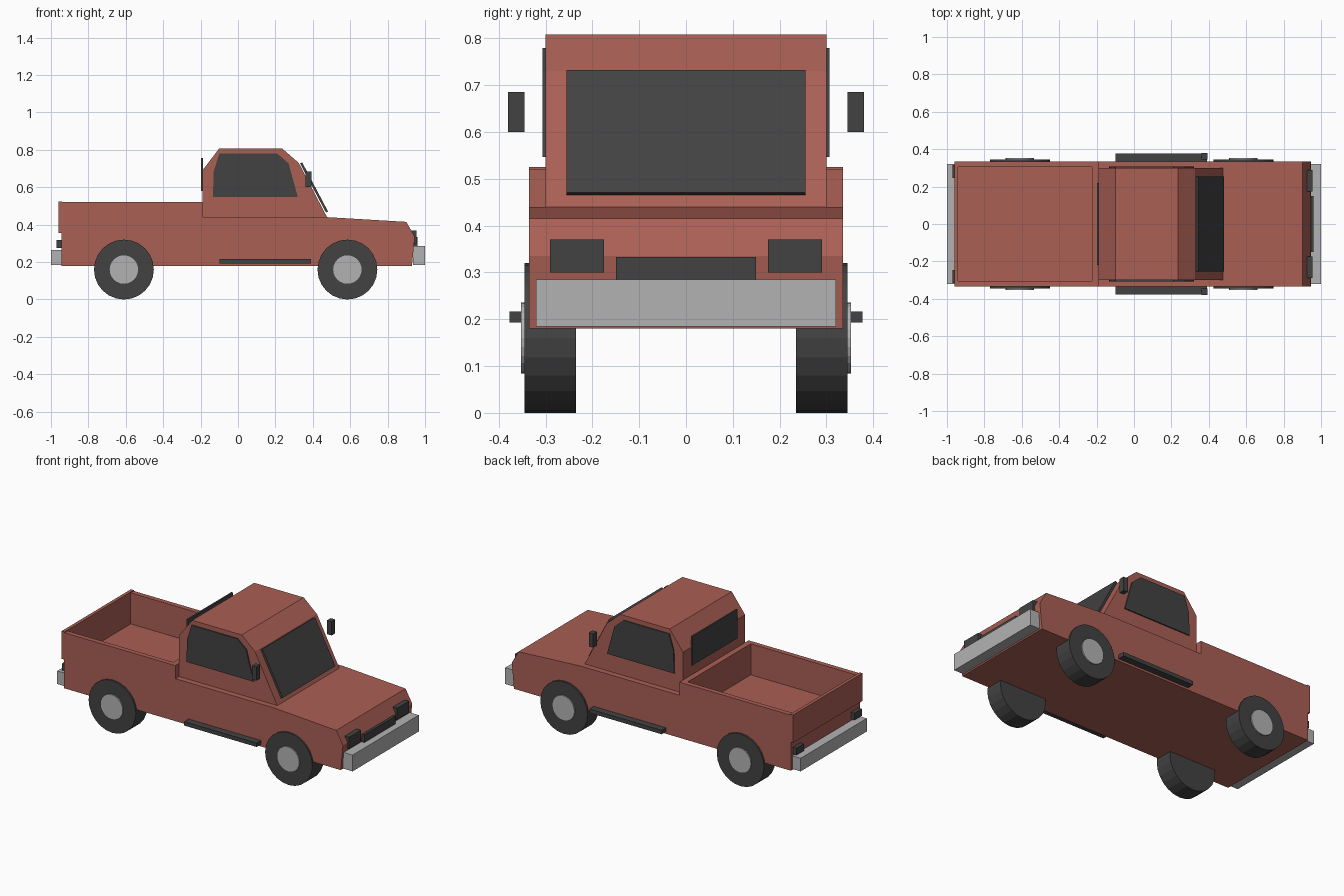
import bpy, bmesh, math
from mathutils import Vector

if "Cube" in bpy.data.objects:
    bpy.data.objects.remove(bpy.data.objects["Cube"])


def material(name, rgb):
    m = bpy.data.materials.new(name)
    m.diffuse_color = (*rgb, 1)
    m.use_nodes = True
    m.node_tree.nodes["Principled BSDF"].inputs["Base Color"].default_value = m.diffuse_color
    return m


RED = material("red_paint", (0.40, 0.115, 0.09))
DARK = material("dark_trim", (0.055, 0.055, 0.055))
SILVER = material("silver", (0.45, 0.45, 0.45))


def prism(name, profile, y0, y1, mat):
    """Extrude an x-z profile from y0 to y1."""
    bm = bmesh.new()
    face = bm.faces.new([bm.verts.new((x, y0, z)) for x, z in profile])
    new = bmesh.ops.extrude_face_region(bm, geom=[face])["geom"]
    verts = [v for v in new if isinstance(v, bmesh.types.BMVert)]
    bmesh.ops.translate(bm, verts=verts, vec=(0, y1 - y0, 0))
    bmesh.ops.recalc_face_normals(bm, faces=bm.faces)
    mesh = bpy.data.meshes.new(name)
    bm.to_mesh(mesh)
    bm.free()
    mesh.materials.append(mat)
    ob = bpy.data.objects.new(name, mesh)
    bpy.context.collection.objects.link(ob)
    return ob


def box(name, x, y, z, mat):
    return prism(name, [(x[0], z[0]), (x[1], z[0]), (x[1], z[1]), (x[0], z[1])], *y, mat)


def disc(name, x, z, r, y0, y1, mat, sides=24):
    pts = [(x + r * math.cos(2 * math.pi * i / sides),
            z + r * math.sin(2 * math.pi * i / sides)) for i in range(sides)]
    return prism(name, pts, y0, y1, mat)


# Lower body with hood and bed sides
body = prism("body", [(-0.945, 0.18), (0.93, 0.18), (0.945, 0.335), (0.90, 0.415),
                      (0.476, 0.44), (-0.19, 0.44), (-0.19, 0.52), (-0.945, 0.52)],
             -0.335, 0.335, RED)

# Hollow out the cargo bed
cutter = box("bed_cutter", (-0.94, -0.225), (-0.305, 0.305), (0.33, 0.70), RED)
cutter.hide_render = True
cut = body.modifiers.new("bed", "BOOLEAN")
cut.operation = "DIFFERENCE"
cut.solver = "EXACT"
cut.object = cutter
bpy.context.view_layer.objects.active = body
bpy.ops.object.modifier_apply(modifier=cut.name)
bpy.data.objects.remove(cutter)

# Tailgate and cab
box("tailgate", (-0.96, -0.94), (-0.335, 0.335), (0.355, 0.525), RED)
prism("cab", [(-0.19, 0.43), (0.476, 0.43), (0.476, 0.44), (0.325, 0.73), (0.235, 0.808),
              (-0.10, 0.808), (-0.19, 0.69)], -0.30, 0.30, RED)

# Windshield parallel to the sloping cab front, and upright rear window
top, low = Vector((0.332, 0.727)), Vector((0.470, 0.465))
off = Vector((0.011, 0.006))
prism("windshield", [low, low + off, top + off, top], -0.255, 0.255, DARK)
box("rear_window", (-0.197, -0.187), (-0.218, 0.218), (0.58, 0.757), DARK)

# Bumpers and grille
box("front_bumper", (0.935, 1.0), (-0.32, 0.32), (0.185, 0.285), SILVER)
box("rear_bumper", (-1.0, -0.94), (-0.32, 0.32), (0.185, 0.265), SILVER)
box("grille", (0.93, 0.96), (-0.15, 0.15), (0.255, 0.333), DARK)

# Parts repeated on both sides
window = [(-0.134, 0.547), (0.32, 0.547), (0.27, 0.728), (0.21, 0.78),
          (-0.10, 0.78), (-0.13, 0.685)]
for side, s in (("right", -1), ("left", 1)):
    prism("side_window_" + side, window, s * 0.295, s * 0.307, DARK)
    box("headlight_" + side, (0.915, 0.955), (s * 0.175, s * 0.29), (0.30, 0.37), DARK)
    box("taillight_" + side, (-0.97, -0.94), (s * 0.245, s * 0.315), (0.275, 0.317), DARK)
    box("mirror_" + side, (0.362, 0.392), (s * 0.345, s * 0.38), (0.60, 0.685), DARK)
    box("side_step_" + side, (-0.10, 0.39), (s * 0.33, s * 0.377), (0.193, 0.217), DARK)
    for end, x in (("rear", -0.61), ("front", 0.585)):
        disc(f"{end}_tyre_{side}", x, 0.16, 0.16, s * 0.235, s * 0.345, DARK)
        disc(f"{end}_hub_{side}", x, 0.16, 0.076, s * 0.33, s * 0.352, SILVER)
